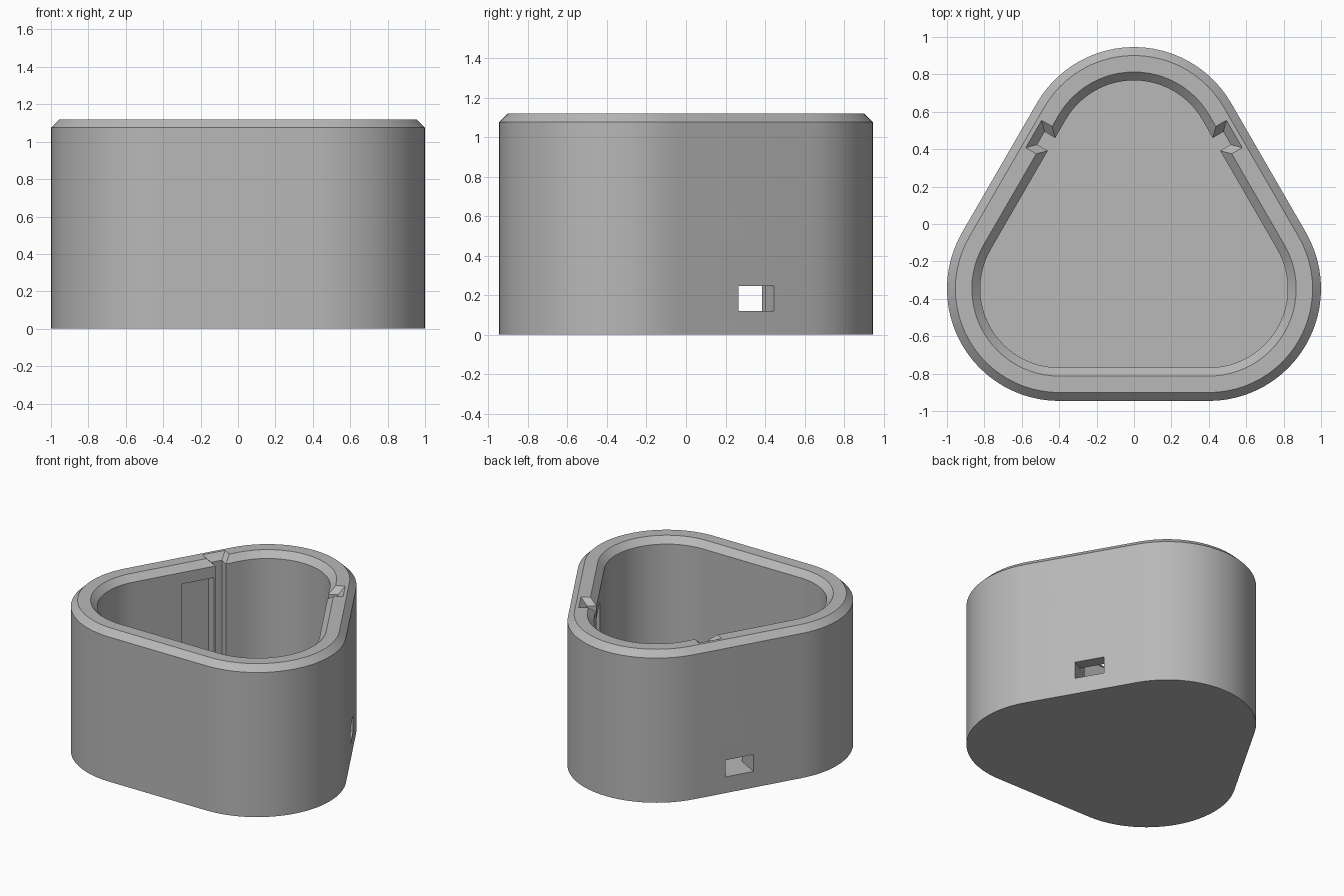
import bpy
import bmesh
from math import cos, sin, radians

cube = bpy.data.objects.get("Cube")
if cube:
    bpy.data.objects.remove(cube, do_unlink=True)

HALF, DEPTH = 0.4, 0.346          # corner centres of the rounded triangle
WALL_TOP, RIM_TOP, FLOOR = 1.075, 1.12, 0.12
STEPS = 24                        # segments per rounded corner

grey = bpy.data.materials.new("plain grey")
grey.use_nodes = True
colour = (0.48, 0.48, 0.48, 1)
grey.diffuse_color = colour
grey.node_tree.nodes["Principled BSDF"].inputs["Base Color"].default_value = colour


def make_object(name, bm):
    bmesh.ops.recalc_face_normals(bm, faces=bm.faces)
    mesh = bpy.data.meshes.new(name)
    bm.to_mesh(mesh)
    bm.free()
    mesh.materials.append(grey)
    obj = bpy.data.objects.new(name, mesh)
    bpy.context.collection.objects.link(obj)
    return obj


def outline(radius):
    """Rounded triangle at a given corner radius."""
    corners = [(HALF, -DEPTH, -90), (0, DEPTH, 30), (-HALF, -DEPTH, 150)]
    points = []
    for cx, cy, start in corners:
        for i in range(STEPS + 1):
            a = radians(start + 120 * i / STEPS)
            points.append((cx + radius * cos(a), cy + radius * sin(a)))
    return points


def build_container():
    """Outer wall, chamfered rim, inner wall and floor from stacked outlines."""
    profile = [(0.6, 0), (0.6, WALL_TOP), (0.555, RIM_TOP),
               (0.467, RIM_TOP), (0.422, WALL_TOP), (0.422, FLOOR)]
    bm = bmesh.new()
    rings = [[bm.verts.new((x, y, z)) for x, y in outline(r)] for r, z in profile]
    for low, high in zip(rings, rings[1:]):
        count = len(low)
        for i in range(count):
            j = (i + 1) % count
            bm.faces.new((low[i], low[j], high[j], high[i]))
    bm.faces.new(rings[0])
    bm.faces.new(rings[-1])
    return make_object("container_body", bm)


def build_cutter(name, side, bottom, top):
    """Block in slanted wall coordinates: (n0, n1, t0, t1, z) below and above."""
    bm = bmesh.new()
    c, s = cos(radians(30)), sin(radians(30))
    for n0, n1, t0, t1, z in (bottom, top):
        for n in (n0, n1):
            for t in (t0, t1):
                bm.verts.new((side * (HALF / 2 + c * n - s * t), s * n + c * t, z))
    bmesh.ops.convex_hull(bm, input=bm.verts)
    cutter = make_object(name, bm)
    cutter.hide_render = True
    return cutter


def block(n0, n1, t0, t1, z0, z1):
    return (n0, n1, t0, t1, z0), (n0, n1, t0, t1, z1)


body = build_container()

# Pocket, window, latch slot and flared rim notch on both slanted walls
flare = 0.06
shapes = {
    "pocket": block(0.36, 0.51, -0.04, 0.2, FLOOR, 0.99),
    "window": block(0.45, 0.7, -0.04, 0.167, FLOOR, 0.245),
    "slot": block(0.36, 0.487, 0.209, 0.288, FLOOR, 1.09),
    "notch": ((0.36, 0.487, 0.209, 0.288, WALL_TOP),
              (0.36, 0.487 + flare, 0.209 - flare, 0.288 + flare, WALL_TOP + flare)),
}
cutters = []
for side in (1, -1):
    for name, (bottom, top) in shapes.items():
        cutter = build_cutter(name + "_cutter", side, bottom, top)
        cutters.append(cutter)
        mod = body.modifiers.new(name, 'BOOLEAN')
        mod.operation = 'DIFFERENCE'
        mod.solver = 'EXACT'
        mod.object = cutter

# Bake the cuts, then drop the cutters
bpy.context.view_layer.update()
graph = bpy.context.evaluated_depsgraph_get()
result = bpy.data.meshes.new_from_object(body.evaluated_get(graph))
body.modifiers.clear()
body.data = result
for cutter in cutters:
    bpy.data.objects.remove(cutter, do_unlink=True)

for obj in bpy.context.selected_objects:
    obj.select_set(False)
body.select_set(True)
bpy.context.view_layer.objects.active = body
bpy.ops.object.shade_smooth_by_angle(angle=radians(30))
